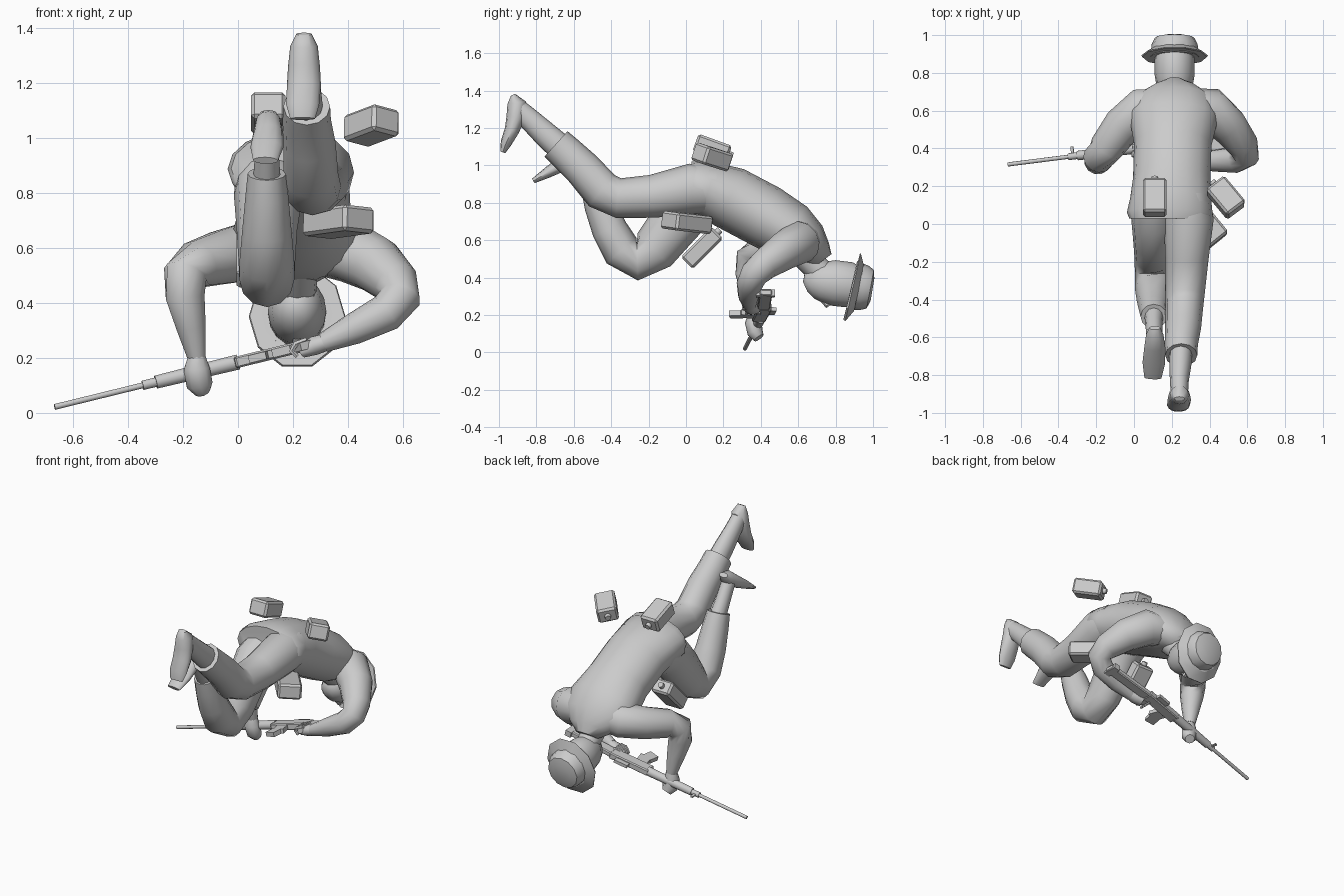
import bpy, bmesh, math
from mathutils import Vector as V, Matrix, Euler

grey = bpy.data.materials.new("plain_grey")
grey.diffuse_color = (0.6, 0.6, 0.6, 1)


def finish(name, bm, smooth=True, angle=40):
    bmesh.ops.recalc_face_normals(bm, faces=bm.faces)
    me = bpy.data.meshes.new(name)
    bm.to_mesh(me)
    bm.free()
    ob = bpy.data.objects.new(name, me)
    bpy.context.collection.objects.link(ob)
    me.materials.append(grey)
    bpy.ops.object.select_all(action='DESELECT')
    ob.select_set(True)
    bpy.context.view_layer.objects.active = ob
    if smooth:
        bpy.ops.object.shade_smooth_by_angle(angle=math.radians(angle))
    return ob


def loft(name, rings, ref=(1, 0, 0), sides=12, angle=50):
    """Skin elliptical rings (x, y, z, side radius, up radius) along a path."""
    bm = bmesh.new()
    pts = [V(r[:3]) for r in rings]
    loops = []
    for i, r in enumerate(rings):
        t = (pts[min(i + 1, len(pts) - 1)] - pts[max(i - 1, 0)]).normalized()
        a = V(ref)
        a = (a - t * a.dot(t)).normalized()
        b = t.cross(a)
        loops.append([bm.verts.new(pts[i] + a * r[3] * math.cos(k * math.tau / sides)
                                   + b * r[4] * math.sin(k * math.tau / sides)) for k in range(sides)])
    for p, q in zip(loops, loops[1:]):
        for k in range(sides):
            n = (k + 1) % sides
            bm.faces.new((p[k], p[n], q[n], q[k]))
    bm.faces.new(loops[0])
    bm.faces.new(loops[-1])
    return finish(name, bm, True, angle)


def box(name, mat, size, bevel=0.0):
    bm = bmesh.new()
    bmesh.ops.create_cube(bm, size=1, matrix=mat @ Matrix.Diagonal((*size, 1)))
    if bevel:
        bmesh.ops.bevel(bm, geom=bm.edges[:], offset=bevel, segments=1, affect='EDGES')
    return finish(name, bm, False)


# Jacket, with a flared hem over the hips
loft("jacket", [(.19, .03, .89, .215, .13), (.19, .05, .89, .228, .142), (.195, .13, .865, .215, .155),
                (.2, .24, .825, .205, .17), (.205, .42, .73, .205, .17), (.21, .56, .645, .235, .16),
                (.215, .65, .58, .22, .125), (.215, .70, .53, .14, .085), (.215, .73, .49, .07, .06)], sides=16)

# Neck, head and nose
loft("neck", [(.215, .62, .54, .08, .08), (.215, .70, .45, .07, .07), (.215, .78, .38, .07, .07)])
loft("head", [(.215, .638, .35, .03, .03), (.215, .66, .36, .065, .075), (.215, .71, .375, .092, .105),
              (.215, .79, .372, .106, .122), (.215, .87, .362, .106, .122), (.215, .93, .345, .09, .1)], sides=16)
loft("nose", [(.215, .79, .275, .012, .01), (.215, .75, .25, .018, .014), (.215, .73, .275, .014, .012)], sides=6)

# Brimmed hat
loft("hat_crown", [(.215, .885, .36, .128, .132), (.215, .95, .345, .122, .122),
                   (.215, .985, .338, .105, .105), (.215, .997, .336, .06, .06)], angle=30)
loft("hat_brim", [(.215, .885, .352, .172, .192), (.215, .893, .350, .176, .196),
                  (.215, .925, .343, .125, .13)], sides=10, angle=25)

# Trouser legs
loft("right_trouser", [(.29, .16, .87, .11, .12), (.29, .03, .875, .132, .135), (.28, -.18, .835, .115, .115),
                       (.27, -.36, .825, .105, .107), (.265, -.45, .865, .1, .108), (.26, -.55, .98, .095, .1),
                       (.25, -.64, 1.065, .088, .095), (.25, -.695, 1.115, .085, .092)])
loft("left_trouser", [(.11, .16, .85, .12, .12), (.11, .03, .79, .125, .14), (.105, -.08, .665, .11, .135),
                      (.105, -.17, .55, .103, .125), (.105, -.26, .485, .1, .1), (.105, -.345, .545, .1, .105),
                      (.105, -.41, .66, .09, .095), (.105, -.46, .79, .078, .085), (.105, -.49, .87, .07, .07)])

# Boots
loft("right_ankle", [(.25, -.62, 1.05, .065, .075), (.245, -.75, 1.165, .058, .068),
                     (.24, -.83, 1.24, .05, .06), (.24, -.91, 1.31, .045, .055)])
loft("right_boot", [(.24, -.925, 1.378, .028, .012), (.24, -.905, 1.335, .05, .05), (.24, -.91, 1.26, .058, .05),
                    (.24, -.93, 1.19, .062, .04), (.235, -.962, 1.12, .06, .03), (.235, -.98, 1.07, .045, .014)])
loft("left_ankle", [(.105, -.44, .78, .055, .06), (.105, -.53, .92, .045, .05), (.108, -.6, 1.03, .042, .045)])
loft("left_boot", [(.11, -.55, 1.09, .03, .015), (.11, -.585, 1.06, .046, .045), (.11, -.65, 1.015, .055, .042),
                   (.105, -.735, .965, .06, .03), (.1, -.815, .918, .045, .014)])

# Sleeves
loft("left_sleeve", [(.14, .62, .60, .10, .10), (.05, .61, .59, .115, .11), (-.06, .52, .565, .105, .1),
                     (-.15, .40, .54, .09, .088), (-.192, .345, .505, .082, .08), (-.192, .335, .42, .073, .073),
                     (-.17, .35, .31, .055, .055), (-.15, .365, .2, .034, .034)], ref=(-.3, 1, .2))
loft("right_sleeve", [(.30, .62, .60, .10, .10), (.40, .61, .59, .115, .115), (.50, .52, .54, .1, .105),
                      (.575, .42, .47, .083, .085), (.59, .365, .42, .077, .075), (.54, .34, .365, .07, .07),
                      (.42, .335, .305, .057, .057), (.31, .34, .255, .036, .036)], ref=(.3, 1, -.6))

# Hands with curled fingers
loft("left_hand", [(-.15, .365, .215, .03, .03), (-.15, .36, .16, .045, .05), (-.14, .37, .105, .042, .05),
                   (-.13, .39, .078, .03, .03)], ref=(0, 1, 0), sides=10)
loft("right_hand", [(.33, .34, .26, .032, .032), (.28, .345, .245, .042, .036), (.235, .36, .225, .04, .025)],
     ref=(0, 1, 0), sides=10)
for i in range(4):
    y = .325 + .022 * i
    loft(f"right_finger_{i}", [(.25, y, .265, .011, .011), (.21, y, .25, .012, .012), (.195, y, .225, .011, .011),
                               (.215, y, .205, .009, .009)], ref=(0, 1, 0), sides=6)

# Rifle: local x runs to the muzzle, local z is its top side
ax = V((-1, -.127, -.245)).normalized()
up = V((0, 1, 0))
up = (up - ax * up.dot(ax)).normalized()
side = up.cross(ax)
gun = Matrix((ax, side, up)).transposed().to_4x4()
gun.translation = (0, .40, .185)


def gun_box(name, t, u, size, tilt=0, bevel=0):
    box(name, gun @ Matrix.Translation((t, 0, u)) @ Matrix.Rotation(math.radians(tilt), 4, 'Y'), size, bevel)


def gun_tube(name, t0, t1, r0, r1, u=0, sides=10):
    p, q = gun @ V((t0, 0, u)), gun @ V((t1, 0, u))
    loft(name, [(*p, r0, r0), (*q, r1, r1)], ref=up, sides=sides)


gun_tube("barrel", .3, .692, .011, .011)
gun_tube("gas_tube", .26, .36, .018, .018)
gun_tube("handguard", 0, .31, .029, .025)
gun_box("receiver", -.12, -.01, (.27, .042, .075), bevel=.006)
gun_box("magazine_upper", -.075, -.08, (.07, .028, .09), 8)
gun_box("magazine_lower", -.06, -.14, (.065, .028, .07), -15)
gun_box("pistol_grip", -.225, -.075, (.045, .03, .1), 20)
gun_box("stock", -.41, -.03, (.33, .034, .07), -5, .006)
gun_box("stock_butt", -.55, -.043, (.04, .036, .1), -5)
gun_box("rear_sight", -.16, .042, (.09, .02, .035))
gun_box("front_sight", .335, .032, (.015, .01, .04))


# Pouches, each with a small stopper on one end
def pouch(name, pos, rot, size):
    m = Matrix.Translation(pos) @ Euler([math.radians(a) for a in rot]).to_matrix().to_4x4()
    box(name, m, size, .012)
    p, q = m @ V((0, size[1] * .48, 0)), m @ V((0, size[1] * .5 + .022, 0))
    loft(name + "_stopper", [(*p, .02, .02), (*q, .018, .018)], ref=m.to_3x3() @ V((1, 0, 0)), sides=8)


pouch("back_pouch", (.11, .14, 1.09), (-20, 0, 0), (.125, .19, .10))
pouch("hip_pouch", (.485, .14, 1.045), (-14, 12, 37), (.125, .185, .10))
pouch("side_pouch", (.365, .005, .695), (-5, 5, 39), (.145, .25, .095))
pouch("belly_pouch", (.06, .085, .56), (45, 0, 0), (.13, .23, .09))
